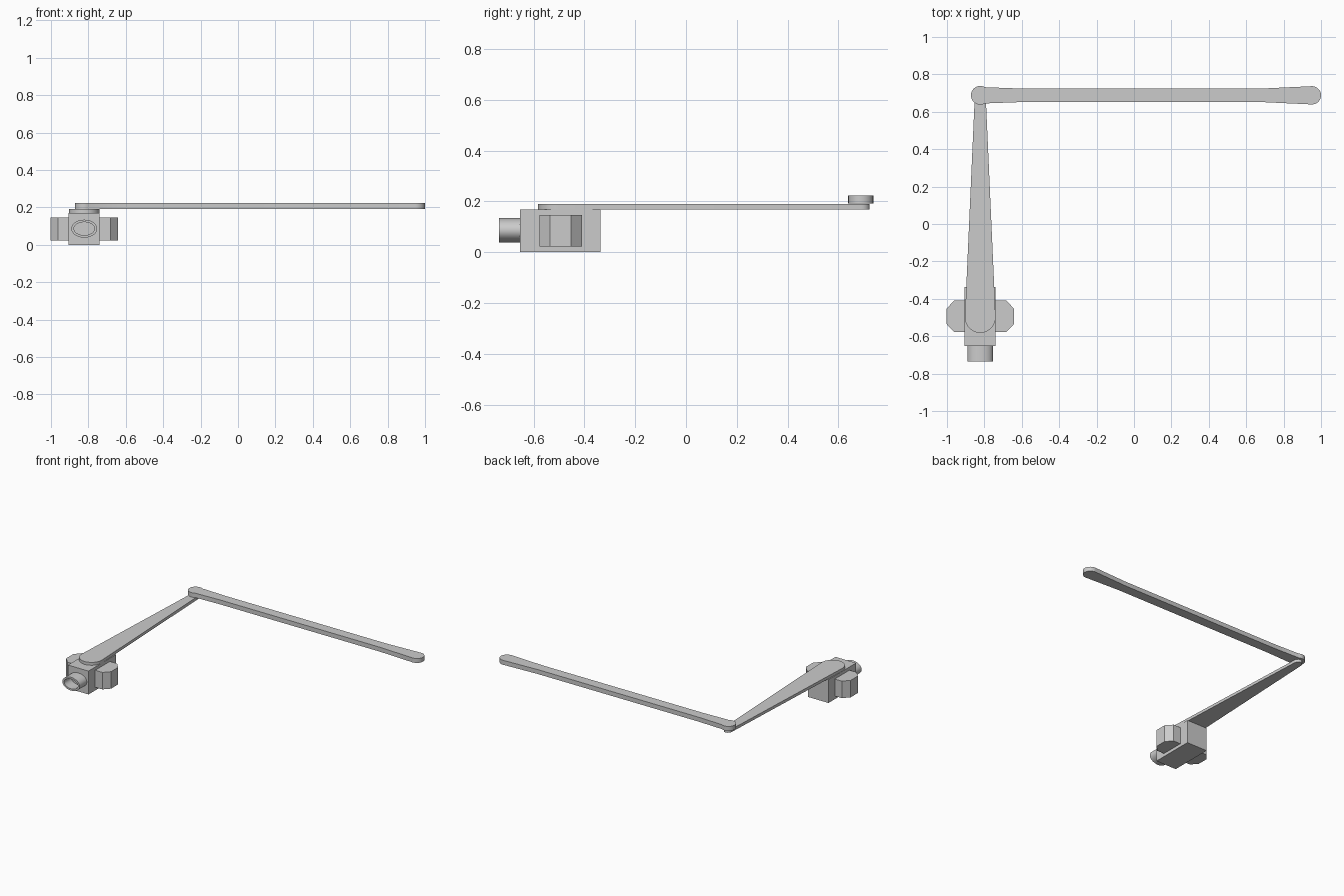
import bpy, bmesh, math
from mathutils import Vector

if "Cube" in bpy.data.objects:
    bpy.data.objects.remove(bpy.data.objects["Cube"])

grey = bpy.data.materials.new("light_grey")
grey.diffuse_color = (0.6, 0.6, 0.6, 1)
grey.use_nodes = True
grey.node_tree.nodes["Principled BSDF"].inputs["Base Color"].default_value = grey.diffuse_color


def arc(cx, cy, rx, ry, a0, a1, n):
    """Points along an elliptical arc, angles in degrees."""
    return [(cx + rx * math.cos(math.radians(a0 + (a1 - a0) * i / n)),
             cy + ry * math.sin(math.radians(a0 + (a1 - a0) * i / n))) for i in range(n + 1)]


def finish(name, bm, smooth=False):
    bmesh.ops.recalc_face_normals(bm, faces=bm.faces)
    mesh = bpy.data.meshes.new(name)
    bm.to_mesh(mesh)
    bm.free()
    mesh.materials.append(grey)
    ob = bpy.data.objects.new(name, mesh)
    bpy.context.collection.objects.link(ob)
    if smooth:
        bpy.ops.object.select_all(action='DESELECT')
        bpy.context.view_layer.objects.active = ob
        ob.select_set(True)
        bpy.ops.object.shade_smooth_by_angle(angle=math.radians(30))
    return ob


def plate(name, outline, z0, z1, smooth=False):
    """Extrude a flat outline from z0 up to z1."""
    bm = bmesh.new()
    face = bm.faces.new([bm.verts.new((x, y, z0)) for x, y in outline])
    ext = bmesh.ops.extrude_face_region(bm, geom=[face])
    tops = [v for v in ext["geom"] if isinstance(v, bmesh.types.BMVert)]
    bmesh.ops.translate(bm, verts=tops, vec=Vector((0, 0, z1 - z0)))
    return finish(name, bm, smooth)


CX = -0.822   # centre line of the body and lower arm
JY = 0.688    # joint between the two arms

# Body block
plate("body_block", [(-0.905, -0.653), (-0.74, -0.653), (-0.74, -0.337), (-0.905, -0.337)], 0, 0.169)

# Chamfered side grips, mirrored about the body
for side, label in ((-1, "left"), (1, "right")):
    pts = [(0.07, -0.577), (0.14, -0.577), (0.18, -0.535),
           (0.18, -0.453), (0.14, -0.409), (0.07, -0.409)]
    plate(label + "_grip", [(CX + side * x, y) for x, y in pts], 0.023, 0.146)

# Hollow oval nozzle at the front
bm = bmesh.new()
N = 40
rings = []
for rx, rz, y in ((0.069, 0.048, -0.652), (0.069, 0.048, -0.736),
                  (0.055, 0.035, -0.736), (0.055, 0.035, -0.656)):
    rings.append([bm.verts.new((x, y, z)) for x, z in arc(CX, 0.086, rx, rz, 0, 360, N)[:-1]])
for a, b in zip(rings, rings[1:]):
    for i in range(N):
        j = (i + 1) % N
        bm.faces.new((a[i], a[j], b[j], b[i]))
bm.faces.new(rings[-1])
bm.faces.new(rings[0])
finish("front_nozzle", bm, True)

# Lower arm: wide round end on the body, tapering to the joint
lower = arc(CX, -0.5, 0.082, 0.082, 180, 360, 24) + arc(CX, JY, 0.029, 0.034, 0, 180, 12)
plate("lower_arm", lower, 0.169, 0.19, True)

# Upper arm: round ends flaring from a slim straight bar
upper = arc(CX, JY, 0.05, 0.05, 60, 300, 24)
upper += [(-0.6, JY - 0.036), (0.68, JY - 0.036)]
upper += arc(0.95, JY, 0.05, 0.049, -100, 100, 24)
upper += [(0.68, JY + 0.036), (-0.6, JY + 0.036)]
plate("upper_arm", upper, 0.191, 0.223, True)
